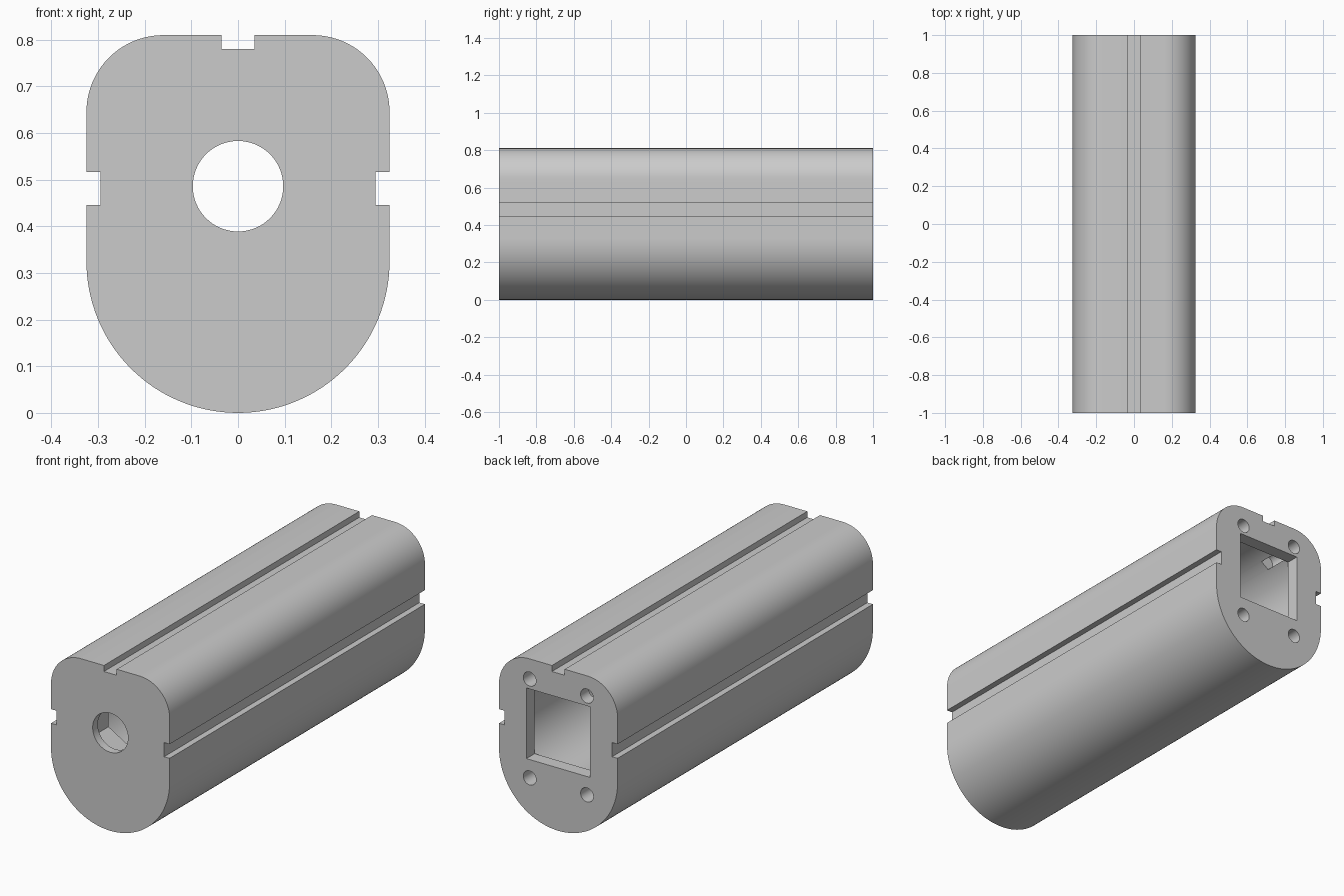
import bpy, bmesh, math

if "Cube" in bpy.data.objects:
    bpy.data.objects.remove(bpy.data.objects["Cube"])

HALF_W, TOP, LENGTH = 0.325, 0.81, 2.0
AXIS_Z = 0.486
CORNER = 0.165
GROOVE_Z = 0.481
GROOVE_HALF, GROOVE_DEPTH = 0.035, 0.03

grey = bpy.data.materials.new("plain_grey")
grey.use_nodes = True
colour = (0.6, 0.6, 0.6, 1)
grey.diffuse_color = colour
grey.node_tree.nodes["Principled BSDF"].inputs["Base Color"].default_value = colour


def arc(cx, cz, r, start, end, steps):
    """Points on an arc in the xz plane, angles in degrees."""
    angles = [math.radians(start + (end - start) * i / steps) for i in range(steps + 1)]
    return [(cx + r * math.cos(a), cz + r * math.sin(a)) for a in angles]


def prism(name, outline, y0, y1):
    """Extrude an xz outline along y."""
    bm = bmesh.new()
    face = bm.faces.new([bm.verts.new((x, y0, z)) for x, z in outline])
    moved = bmesh.ops.extrude_face_region(bm, geom=[face])["geom"]
    bmesh.ops.translate(bm, vec=(0, y1 - y0, 0),
                        verts=[v for v in moved if isinstance(v, bmesh.types.BMVert)])
    bmesh.ops.recalc_face_normals(bm, faces=bm.faces)
    mesh = bpy.data.meshes.new(name)
    bm.to_mesh(mesh)
    bm.free()
    mesh.materials.append(grey)
    obj = bpy.data.objects.new(name, mesh)
    bpy.context.collection.objects.link(obj)
    return obj


def polygon(cx, cz, r, sides, turn=0):
    return arc(cx, cz, r, turn, turn + 360, sides)[:-1]


def cut(target, name, outline, y0, y1):
    """Subtract a prism from the target."""
    cutter = prism(name, outline, y0, y1)
    mod = target.modifiers.new(name, 'BOOLEAN')
    mod.operation, mod.solver, mod.object = 'DIFFERENCE', 'EXACT', cutter
    bpy.context.view_layer.objects.active = target
    bpy.ops.object.modifier_apply(modifier=name)
    bpy.data.objects.remove(cutter)


# Right half of the outer outline, from the bottom round to the top groove
inner = HALF_W - GROOVE_DEPTH
right = arc(0, HALF_W, HALF_W, -90, 0, 32)
right += [(HALF_W, GROOVE_Z - GROOVE_HALF), (inner, GROOVE_Z - GROOVE_HALF),
          (inner, GROOVE_Z + GROOVE_HALF), (HALF_W, GROOVE_Z + GROOVE_HALF)]
right += arc(HALF_W - CORNER, TOP - CORNER, CORNER, 0, 90, 20)
right += [(GROOVE_HALF, TOP), (GROOVE_HALF, TOP - GROOVE_DEPTH)]
left = [(-x, z) for x, z in reversed(right[1:])]

front, back = -LENGTH / 2, LENGTH / 2
body = prism("grooved_body", right + left, front, back)

# Bore, nut pocket, front hole and square back opening
cut(body, "main_bore", polygon(0, AXIS_Z, 0.25, 96), front + 0.2, back - 0.065)
cut(body, "nut_pocket", polygon(0, AXIS_Z, 0.173, 6, 30), front + 0.04, front + 0.3)
cut(body, "front_hole", polygon(0, AXIS_Z, 0.097, 64), front - 0.1, front + 0.1)
cut(body, "square_opening", polygon(0, AXIS_Z, 0.175 * math.sqrt(2), 4, 45),
    back - 0.2, back + 0.1)

# Four screw holes in the back face
for x in (-0.157, 0.157):
    for z in (0.22, 0.71):
        cut(body, "screw_hole", polygon(x, z, 0.035, 32), back - 0.2, back + 0.1)

bpy.ops.object.select_all(action='DESELECT')
body.select_set(True)
bpy.context.view_layer.objects.active = body
bpy.ops.object.shade_smooth_by_angle(angle=math.radians(30))
